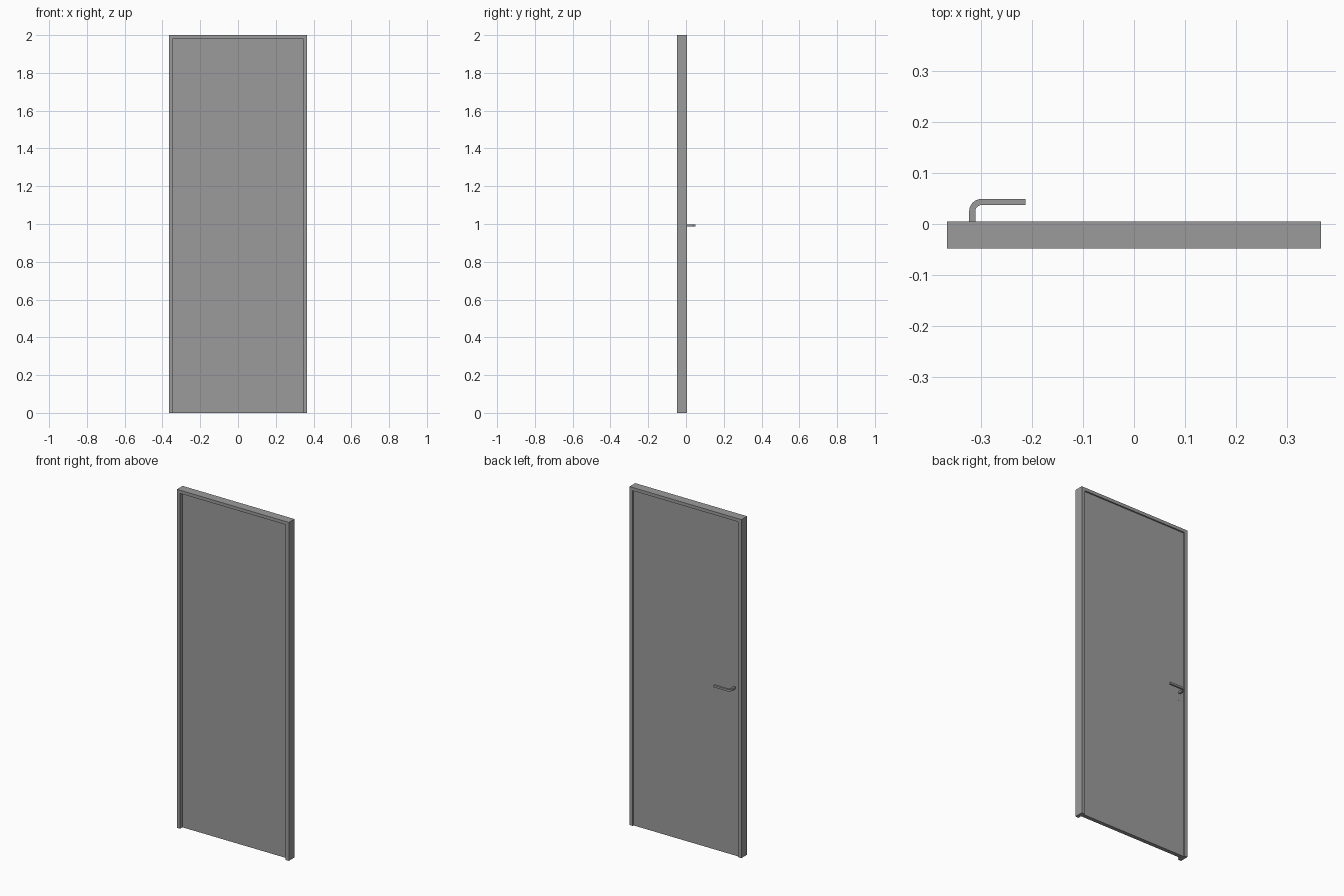
import bpy, bmesh, math
from mathutils import Vector

if "Cube" in bpy.data.objects:
    bpy.data.objects.remove(bpy.data.objects["Cube"])

W, H = 0.366, 2.0            # half width, height
Y0, Y1 = -0.048, 0.005       # frame front and back
TX, TZ = 0.021, 0.019        # frame face width at jambs and head
LEAF_FRONT, LEAF_BACK = -0.026, -0.003

grey = bpy.data.materials.new("dark_grey")
grey.diffuse_color = (0.33, 0.33, 0.33, 1)
grey.use_nodes = True
grey.node_tree.nodes["Principled BSDF"].inputs["Base Color"].default_value = grey.diffuse_color


def prism(name, pts, depth):
    """Solid made by sweeping a closed outline along a vector."""
    bm = bmesh.new()
    a = [bm.verts.new(p) for p in pts]
    b = [bm.verts.new(Vector(p) + Vector(depth)) for p in pts]
    bm.faces.new(a)
    bm.faces.new(b[::-1])
    for i in range(len(a)):
        j = (i + 1) % len(a)
        bm.faces.new((a[i], b[i], b[j], a[j]))
    bmesh.ops.recalc_face_normals(bm, faces=bm.faces)
    me = bpy.data.meshes.new(name)
    bm.to_mesh(me)
    bm.free()
    me.materials.append(grey)
    ob = bpy.data.objects.new(name, me)
    bpy.context.collection.objects.link(ob)
    return ob


def arc(cx, cy, r, a0, a1, n=8):
    steps = [math.radians(a0 + (a1 - a0) * i / n) for i in range(n + 1)]
    return [(cx + r * math.cos(a), cy + r * math.sin(a)) for a in steps]


# Door frame: one U-shaped outline for both jambs and the head
outline = [(-W, 0), (-W, H), (W, H), (W, 0),
           (W - TX, 0), (W - TX, H - TZ), (-W + TX, H - TZ), (-W + TX, 0)]
prism("door_frame", [(x, Y0, z) for x, z in outline], (0, Y1 - Y0, 0))

# Door leaf, set back from both faces of the frame
leaf = [(-W + TX, 0), (-W + TX, H - TZ), (W - TX, H - TZ), (W - TX, 0)]
prism("door_leaf", [(x, LEAF_FRONT, z) for x, z in leaf],
      (0, LEAF_BACK - LEAF_FRONT, 0))

# Lever handle: flat bar of square section, bent through a right angle
BAR, HX0, TIP, TOP, HZ = 0.012, -0.323, -0.213, 0.049, 0.992
OUT = 0.024                  # outer bend radius
cx, cy = HX0 + OUT, TOP - OUT
side = ([(HX0, LEAF_BACK)] + arc(cx, cy, OUT, 180, 90) + [(TIP, TOP), (TIP, TOP - BAR)]
        + arc(cx, cy, OUT - BAR, 90, 180) + [(HX0 + BAR, LEAF_BACK)])
lever = prism("lever_handle", [(x, y, HZ - BAR / 2) for x, y in side], (0, 0, BAR))
bpy.context.view_layer.objects.active = lever
lever.select_set(True)
bpy.ops.object.shade_smooth_by_angle()

# Small keyhole disc below the handle
disc = arc(HX0 + BAR / 2, 0.943, 0.005, 0, 330, 11)
prism("keyhole_disc", [(x, LEAF_BACK - 0.002, z) for x, z in disc], (0, 0.0025, 0))
